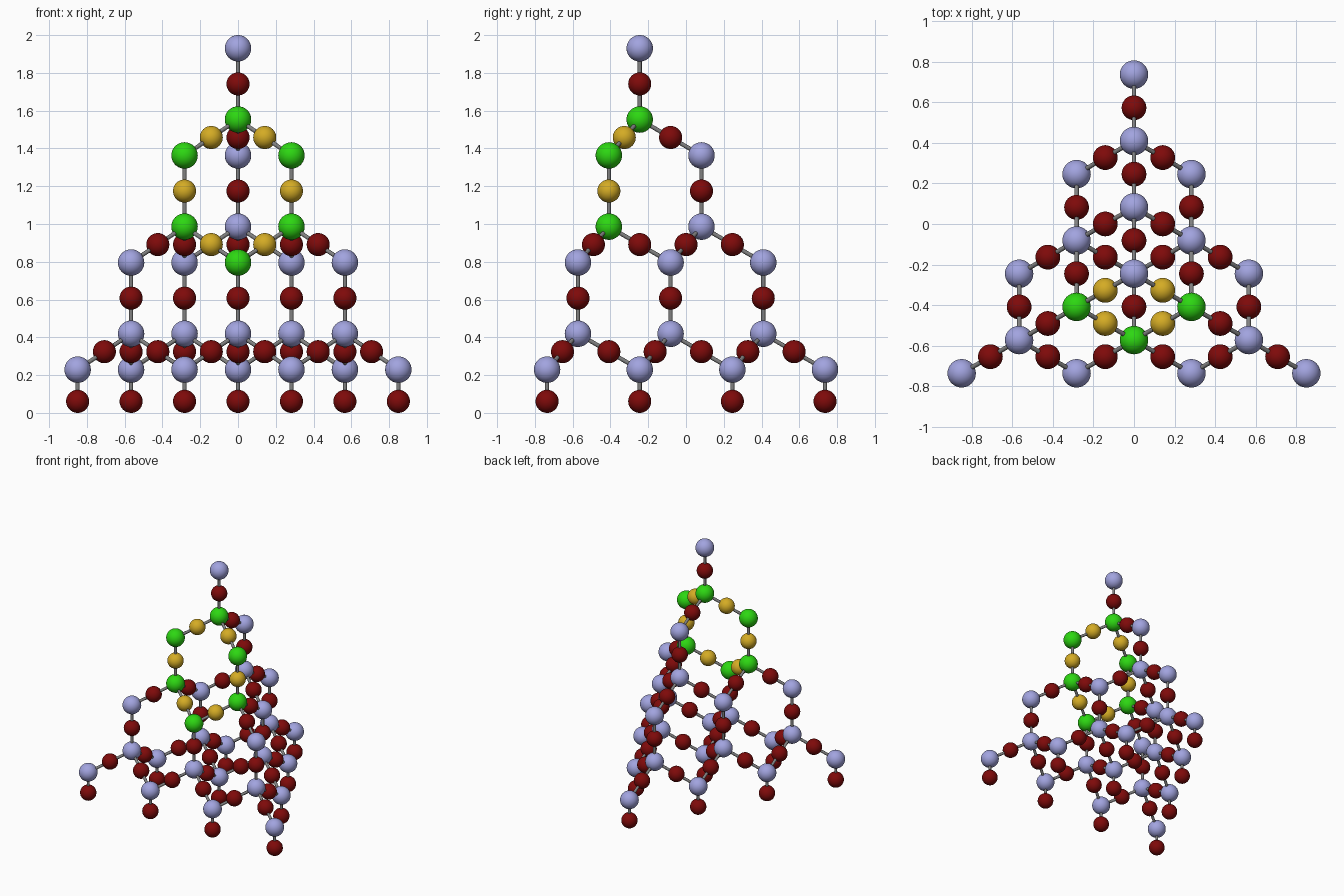
import bpy
import bmesh
from mathutils import Vector

old = bpy.data.objects.get("Cube")
if old:
    bpy.data.objects.remove(old, do_unlink=True)


def material(name, rgb):
    m = bpy.data.materials.new(name)
    m.use_nodes = True
    color = (*rgb, 1.0)
    m.diffuse_color = color
    m.node_tree.nodes["Principled BSDF"].inputs["Base Color"].default_value = color
    return m


lavender = material("lavender", (0.36, 0.37, 0.74))
dark_red = material("dark red", (0.21, 0.003, 0.003))
green = material("green", (0.026, 0.68, 0.006))
gold = material("gold", (0.66, 0.41, 0.018))
grey = material("grey", (0.22, 0.22, 0.22))


def ball_mesh(name, radius, mat):
    bm = bmesh.new()
    bmesh.ops.create_uvsphere(bm, u_segments=32, v_segments=20, radius=radius)
    return finish_mesh(bm, name, mat)


def rod_mesh(name, radius, mat):
    bm = bmesh.new()
    bmesh.ops.create_cone(bm, cap_ends=True, segments=16,
                          radius1=radius, radius2=radius, depth=1)
    return finish_mesh(bm, name, mat)


def finish_mesh(bm, name, mat):
    for f in bm.faces:
        f.smooth = len(f.verts) <= 4
    mesh = bpy.data.meshes.new(name)
    bm.to_mesh(mesh)
    bm.free()
    mesh.materials.append(mat)
    return mesh


BIG, SMALL, ROD = 0.07, 0.061, 0.011
big_plain = ball_mesh("large_ball", BIG, lavender)
big_ring = ball_mesh("ring_large_ball", BIG, green)
small_plain = ball_mesh("small_ball", SMALL, dark_red)
small_ring = ball_mesh("ring_small_ball", SMALL, gold)
rod = rod_mesh("connecting_rod", ROD, grey)


def place(name, mesh, location):
    ob = bpy.data.objects.new(name, mesh)
    ob.location = location
    bpy.context.collection.objects.link(ob)
    return ob


def connect(a, b):
    ob = place("connecting_rod", rod, (a + b) / 2)
    ob.rotation_mode = 'QUATERNION'
    ob.rotation_quaternion = (b - a).to_track_quat('Z', 'Y')
    ob.scale = (1, 1, (b - a).length)


# Lattice steps: straight down, and three slanted branches
DROP = Vector((0, 0, -0.377))
BRANCHES = [Vector((0, 0.327, -0.19)),
            Vector((0.283, -0.1635, -0.19)),
            Vector((-0.283, -0.1635, -0.19))]
APEX = Vector((0, -0.245, 1.93))
RING_CENTRE = Vector((0, -0.4085, 1.175))


def in_ring(p):
    return (p - RING_CENTRE).length < 0.45


def key(p):
    return tuple(round(c, 2) + 0.0 for c in p)


# Grow the tetrahedron downward, merging branches that meet
nodes, bonds = {key(APEX): APEX}, []
layer = [APEX]
for level in range(3):
    for steps in ([DROP], BRANCHES):
        below = {}
        for p in layer:
            for step in steps:
                q = p + step
                q = below.setdefault(key(q), q)
                bonds.append((p, q))
        nodes.update(below)
        layer = list(below.values())

# Large balls at the lattice points
for p in nodes.values():
    if in_ring(p):
        place("ring_large_ball", big_ring, p)
    else:
        place("large_ball", big_plain, p)

# Rods with a small ball halfway along each
for a, b in bonds:
    connect(a, b)
    if in_ring(a) and in_ring(b):
        place("ring_small_ball", small_ring, (a + b) / 2)
    else:
        place("small_ball", small_plain, (a + b) / 2)

# Feet: short rods ending in small balls
for p in layer:
    foot = Vector((p.x, p.y, SMALL))
    connect(p, foot)
    place("foot_ball", small_plain, foot)
